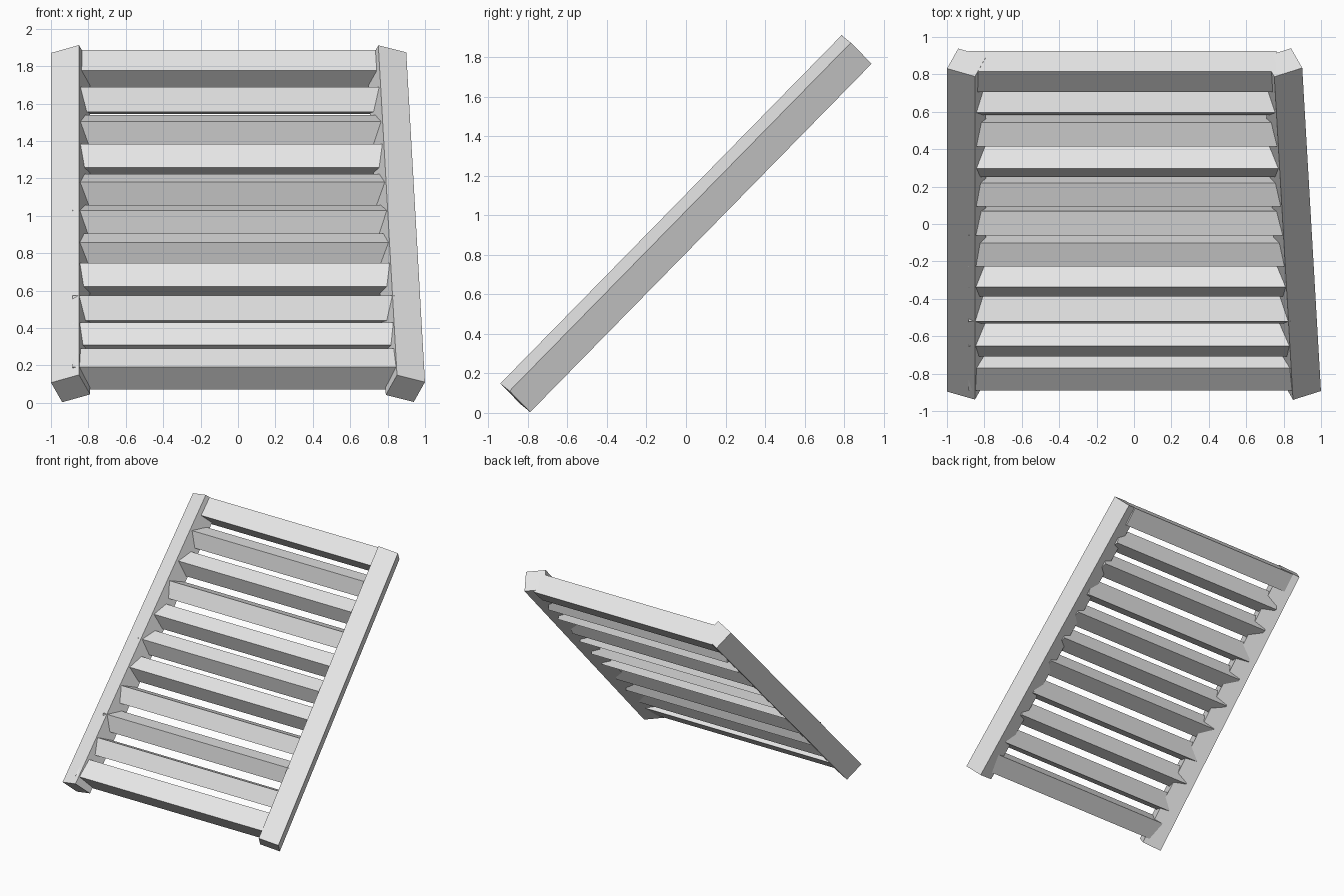
import bpy
from math import radians, cos, sin, sqrt
from mathutils import Matrix, Vector

cube = bpy.data.objects.get("Cube")
if cube:
    bpy.data.objects.remove(cube, do_unlink=True)

grey = bpy.data.materials.new("light_grey")
grey.use_nodes = True
grey.diffuse_color = (0.8, 0.8, 0.8, 1)
grey.node_tree.nodes["Principled BSDF"].inputs["Base Color"].default_value = (0.8, 0.8, 0.8, 1)


def on_slope(x, u, v):
    """Point at u along the leaning panel and v out from it."""
    return Vector((x, (u - v) / sqrt(2), (u + v) / sqrt(2)))


def bar(name, start, end, across, side):
    """Square bar from start to end; across is the direction of one side."""
    axis = (end - start).normalized()
    across = (across - axis * across.dot(axis)).normalized()
    third = axis.cross(across)
    mat = Matrix((axis * (end - start).length, across * side, third * side)).transposed().to_4x4()
    mat.translation = (start + end) / 2
    bpy.ops.mesh.primitive_cube_add(size=1)
    ob = bpy.context.object
    ob.name = ob.data.name = name
    ob.data.transform(mat)
    ob.data.materials.append(grey)


# Side rails, twisted about their length; the left one leans inwards at the top
BOTTOM, TOP, RAIL_X, LEAN = -0.557, 1.911, 0.895, 0.1
normal = Vector((0, -1, 1)).normalized()
twist = radians(21.8)
for name, sign, lean in (("right_rail", -1, 0), ("left_rail", 1, LEAN)):
    across = Vector((-sign * cos(twist), 0, 0)) + normal * sin(twist)
    bar(name, on_slope(sign * RAIL_X, BOTTOM, 0.665),
        on_slope(sign * RAIL_X - lean, TOP, 0.69), across, 0.161)


# Crossbars run from inside one rail to inside the other
def crossbar(name, u, degrees, side):
    right_end = RAIL_X - 0.035 - LEAN * (u - BOTTOM) / (TOP - BOTTOM)
    a = radians(degrees)
    bar(name, on_slope(-0.885, u, 0.679), on_slope(right_end, u, 0.679),
        Vector((0, cos(a), sin(a))), side)


first, pitch = 1.832, 0.2255
crossbar("top_rail", first, 45, 0.155)
crossbar("bottom_rail", first - 10 * pitch, 40, 0.157)

# Square slats, each turned by its own angle
turns = (-5, 15.6, -19.8, 19, 13, 21, -22, -5, -25)
for i, turn in enumerate(turns, 1):
    crossbar(f"slat_{i}", first - i * pitch, turn, 0.134)
